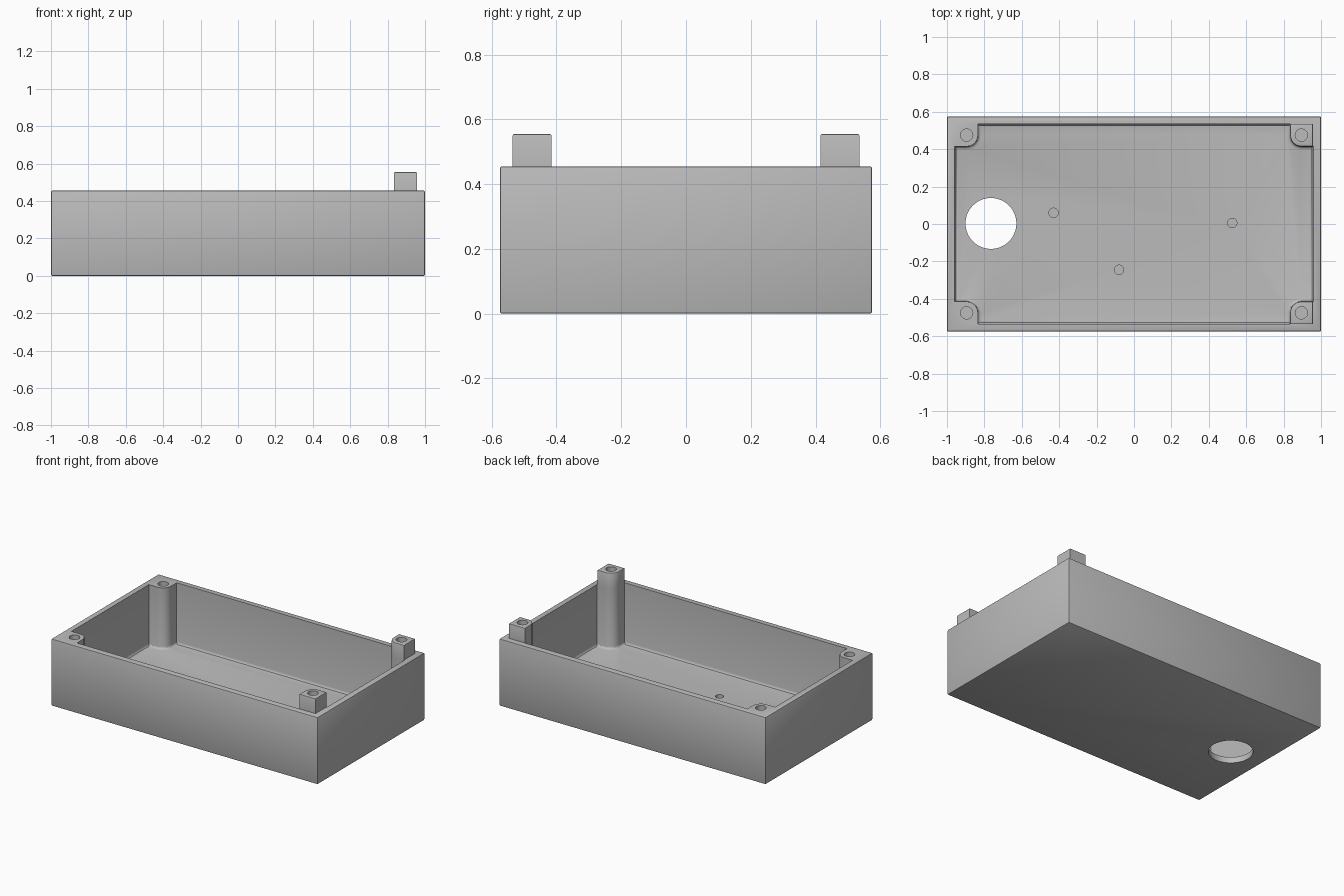
import bpy, bmesh
from math import pi, sin, cos

cube = bpy.data.objects.get("Cube")
if cube:
    bpy.data.objects.remove(cube, do_unlink=True)

HX, HY, RIM = 1.0, 0.575, 0.455       # outer half sizes and rim height
IX, IY, FLOOR = 0.96, 0.535, 0.04     # cavity half sizes and floor height
PX, PY, PR = 0.895, 0.475, 0.06       # corner post centre and radius
POST_TOP = 0.555

grey = bpy.data.materials.new("plain grey")
grey.use_nodes = True
grey.diffuse_color = (0.5, 0.5, 0.5, 1)
grey.node_tree.nodes["Principled BSDF"].inputs["Base Color"].default_value = (0.5, 0.5, 0.5, 1)


def prism(name, outline, z0, z1, bevel=0.0, pick=lambda e: True, segments=2):
    """Extrude an outline from z0 to z1 and round the picked edges."""
    bm = bmesh.new()
    base = bm.faces.new([bm.verts.new((x, y, z0)) for x, y in outline])
    grown = bmesh.ops.extrude_face_region(bm, geom=[base], use_keep_orig=True)
    for v in grown["geom"]:
        if isinstance(v, bmesh.types.BMVert):
            v.co.z = z1
    bmesh.ops.recalc_face_normals(bm, faces=bm.faces)
    if bevel:
        bmesh.ops.bevel(bm, geom=[e for e in bm.edges if pick(e)], offset=bevel,
                        segments=segments, profile=0.5, affect='EDGES')
    bmesh.ops.recalc_face_normals(bm, faces=bm.faces)
    mesh = bpy.data.meshes.new(name)
    bm.to_mesh(mesh)
    bm.free()
    mesh.materials.append(grey)
    obj = bpy.data.objects.new(name, mesh)
    bpy.context.collection.objects.link(obj)
    return obj


def circle(x, y, r, n=40):
    return [(x + r * cos(2 * pi * i / n), y + r * sin(2 * pi * i / n)) for i in range(n)]


def select_only(obj):
    bpy.ops.object.select_all(action='DESELECT')
    obj.select_set(True)
    bpy.context.view_layer.objects.active = obj


def cut(obj, cutter):
    """Subtract the cutter and discard it."""
    mod = obj.modifiers.new("cut", 'BOOLEAN')
    mod.operation, mod.solver, mod.object = 'DIFFERENCE', 'EXACT', cutter
    select_only(obj)
    bpy.ops.object.modifier_apply(modifier=mod.name)
    bpy.data.objects.remove(cutter, do_unlink=True)


def post_arc(n=10):
    """Rounded inner side of the +x +y post, from its -y side to its -x side."""
    return [(PX - PR * sin(a), PY - PR * cos(a)) for a in (pi / 2 * i / n for i in range(n + 1))]


def at_height(z):
    return lambda e: all(abs(v.co.z - z) < 1e-5 for v in e.verts)


# Outer body block with softened edges
body = prism("enclosure_body", [(-HX, -HY), (HX, -HY), (HX, HY), (-HX, HY)], 0, RIM, 0.007)

# Cavity that leaves a rounded post in each corner, with a fillet along the floor
quarter = [(IX, PY - PR)] + post_arc() + [(PX - PR, IY)]
outline = []
for sx, sy in ((1, 1), (-1, 1), (-1, -1), (1, -1)):
    part = [(sx * x, sy * y) for x, y in quarter]
    outline += part if sx * sy > 0 else part[::-1]
cut(body, prism("cavity_cutter", outline, FLOOR, 0.7, 0.018, at_height(FLOOR), 3))

# Cable opening through the floor
cut(body, prism("opening_cutter", circle(-0.765, 0.003, 0.136, 64), -0.1, 0.2))

# Shallow mounting holes in the floor
for x, y in ((-0.43, 0.06), (-0.08, -0.245), (0.525, 0.005)):
    cut(body, prism("mount_cutter", circle(x, y, 0.025, 28), 0.015, 0.2))

# Screw holes down the corner posts
for sx in (-1, 1):
    for sy in (-1, 1):
        cut(body, prism("screw_cutter", circle(sx * PX, sy * PY, 0.033), 0.2, 0.7))

# Raised tops on the two left-hand posts
parts = [body]
for sy, side in ((-1, "front"), (1, "back")):
    shape = [(0.956, PY - PR)] + post_arc() + [(PX - PR, IY), (0.956, IY)]
    post = prism(side + "_raised_post", [(x, sy * y) for x, y in shape],
                 RIM, POST_TOP, 0.005, at_height(POST_TOP))
    cut(post, prism("screw_cutter", circle(PX, sy * PY, 0.033), 0.3, 0.7))
    parts.append(post)

for obj in parts:
    select_only(obj)
    bpy.ops.object.shade_smooth_by_angle(angle=pi / 6)
